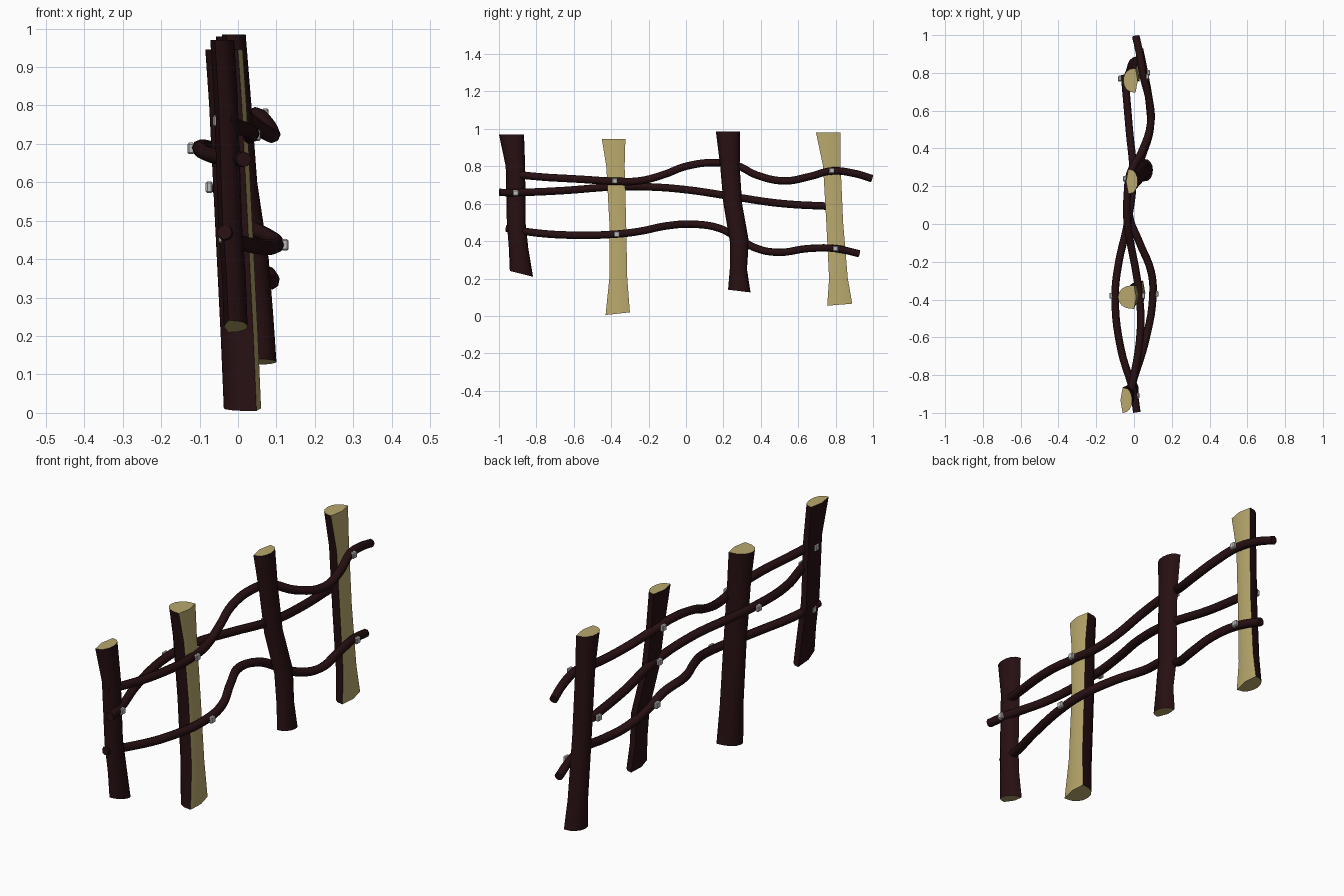
import bpy, bmesh, math

cube = bpy.data.objects.get("Cube")
if cube:
    bpy.data.objects.remove(cube, do_unlink=True)


def material(name, rgb, rough=0.8):
    m = bpy.data.materials.new(name)
    m.use_nodes = True
    m.diffuse_color = (*rgb, 1)
    bsdf = m.node_tree.nodes["Principled BSDF"]
    bsdf.inputs["Base Color"].default_value = (*rgb, 1)
    bsdf.inputs["Roughness"].default_value = rough
    return m


BARK = material("dark_bark", (0.02, 0.005, 0.006))
WOOD = material("cut_wood", (0.48, 0.39, 0.15))
METAL = material("nail_metal", (0.5, 0.5, 0.5))


def select_only(ob):
    bpy.ops.object.select_all(action='DESELECT')
    ob.select_set(True)
    bpy.context.view_layer.objects.active = ob


def post(name, rows, side, depth, tilt, cut_face):
    """Split log: chord at x, rounded back towards side; rows are (y, z, half width, x)."""
    bm = bmesh.new()
    rings = []
    arc = 8
    for i, (y, z, hw, x) in enumerate(rows):
        slope = tilt if i == len(rows) - 1 else 0
        pts = []
        for k in range(arc + 1):
            a = math.pi * k / arc
            pts.append((x + side * depth * math.sin(a) ** 0.8, y + hw * math.cos(a)))
        pts.append((x - side * 0.012, y))  # shallow ridge on the split side
        rings.append([bm.verts.new((px, py, z + slope * (py - y))) for px, py in pts])
    n = len(rings[0])
    for r, s in zip(rings, rings[1:]):
        for k in range(n):
            f = bm.faces.new((r[k], r[(k + 1) % n], s[(k + 1) % n], s[k]))
            f.smooth = True
            f.material_index = int(cut_face and k >= arc)
    for ring in (rings[0], rings[-1]):
        bm.faces.new(ring).material_index = 1
    bmesh.ops.recalc_face_normals(bm, faces=bm.faces)
    me = bpy.data.meshes.new(name)
    bm.to_mesh(me)
    bm.free()
    me.materials.append(BARK)
    me.materials.append(WOOD)
    ob = bpy.data.objects.new(name, me)
    bpy.context.collection.objects.link(ob)
    select_only(ob)
    bpy.ops.object.shade_smooth_by_angle(angle=math.radians(40))


def rail(name, pts, radius=0.02):
    """Bent round branch through (x, y, z) points."""
    cu = bpy.data.curves.new(name, 'CURVE')
    cu.dimensions = '3D'
    cu.bevel_depth = radius
    cu.bevel_resolution = 2
    cu.resolution_u = 5
    cu.use_fill_caps = True
    sp = cu.splines.new('BEZIER')
    sp.bezier_points.add(len(pts) - 1)
    for bp, co in zip(sp.bezier_points, pts):
        bp.co = co
        bp.handle_left_type = bp.handle_right_type = 'AUTO'
    cu.materials.append(BARK)
    ob = bpy.data.objects.new(name, cu)
    bpy.context.collection.objects.link(ob)
    select_only(ob)
    bpy.ops.object.convert(target='MESH')
    bpy.ops.object.shade_smooth_by_angle(angle=math.radians(50))


def nail(name, x, y, z):
    bpy.ops.mesh.primitive_cube_add(size=1, location=(x, y, z))
    ob = bpy.context.object
    ob.name = name
    ob.scale = (0.018, 0.03, 0.03)
    bpy.ops.object.transform_apply(location=False, rotation=False, scale=True)
    bev = ob.modifiers.new("bevel", 'BEVEL')
    bev.width = 0.004
    bev.segments = 1
    ob.data.materials.append(METAL)


# Posts, top to bottom
post("front_post", [(-.933, .97, .067, -.06), (-.912, .8, .052, -.05), (-.908, .5, .05, -.04),
                    (-.895, .36, .052, -.03), (-.88, .225, .062, -.025)], 1, .05, -.25, False)
post("second_post", [(-.387, .945, .063, 0), (-.377, .8, .049, .01), (-.365, .5, .045, .025),
                     (-.362, .2, .048, .04), (-.365, .012, .065, .048)], -1, .085, .11, True)
post("third_post", [(.225, .985, .065, -.03), (.235, .8, .052, -.015), (.25, .6, .05, 0),
                    (.285, .4, .051, .03), (.28, .25, .046, .042), (.285, .133, .06, .05)],
     1, .05, -.12, False)
post("back_post", [(.76, .98, .065, .008), (.78, .8, .047, .012), (.795, .5, .045, .018),
                   (.815, .2, .05, .025), (.822, .06, .067, .028)], -1, .065, .08, True)

# Rails, woven from side to side between the posts
rail("upper_rail", [(-.035, -.95, .765), (-.01, -.85, .75), (.035, -.55, .73), (.028, -.38, .72),
                    (.01, -.25, .722), (-.015, -.12, .755), (-.035, 0, .8), (-.035, .16, .82),
                    (-.02, .27, .805), (.04, .38, .752), (.088, .53, .722), (.08, .66, .745),
                    (.05, .78, .775), (.03, .9, .762), (.01, .993, .735)])
rail("middle_rail", [(.015, -.997, .66), (.0, -.9, .66), (-.07, -.66, .67), (-.1, -.38, .69),
                     (-.08, -.2, .69), (-.035, 0, .675), (-.005, .25, .638), (-.025, .5, .602),
                     (-.05, .79, .585)])
rail("lower_rail", [(-.035, -.96, .47), (-.01, -.85, .45), (.06, -.62, .432), (.1, -.38, .437),
                    (.09, -.25, .452), (.03, -.1, .482), (-.025, .05, .49), (-.01, .18, .468),
                    (.01, .28, .415), (.05, .38, .36), (.085, .5, .34), (.08, .65, .36),
                    (.055, .8, .36), (.03, .925, .333)])

# Nails holding each rail to each post
nails = {
    "upper": [(-.056, -.91, .76), (.05, -.38, .722), (-.048, .24, .81), (.071, .78, .777)],
    "middle": [(.02, -.91, .657), (-.122, -.38, .688), (-.028, .24, .64), (-.075, .77, .587)],
    "lower": [(-.042, -.91, .457), (.122, -.37, .437), (-.022, .25, .435), (.076, .8, .36)],
}
for rail_name, spots in nails.items():
    for i, p in enumerate(spots):
        nail(f"{rail_name}_nail_{i + 1}", *p)
